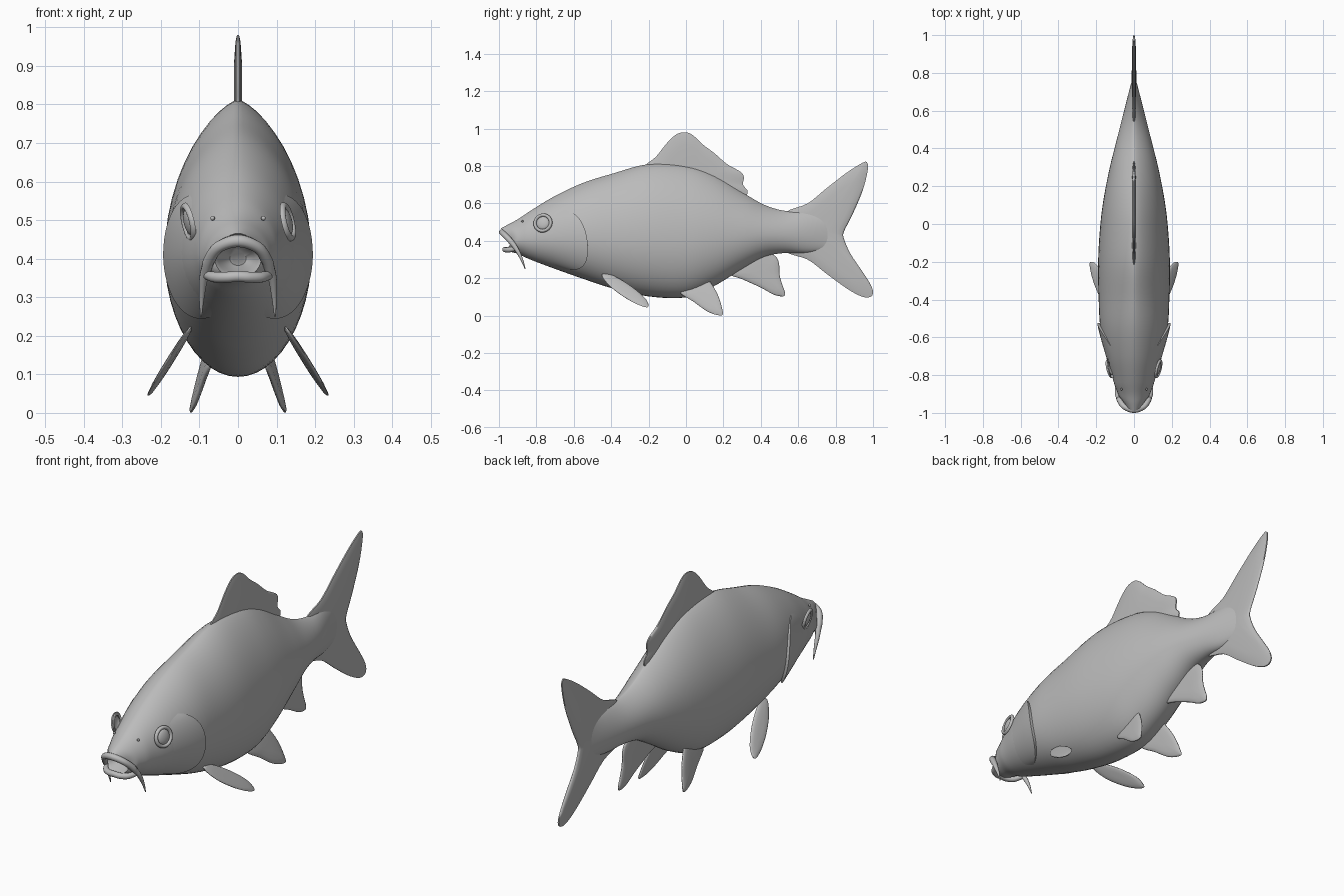
import bpy, bmesh, math
from mathutils import Vector

cube = bpy.data.objects.get("Cube")
if cube:
    bpy.data.objects.remove(cube)

skin = bpy.data.materials.new("grey_skin")
skin.use_nodes = True
skin.diffuse_color = (0.5, 0.5, 0.5, 1)
skin.node_tree.nodes["Principled BSDF"].inputs["Base Color"].default_value = (0.5, 0.5, 0.5, 1)


def finish(name, bm, sharp=50):
    bmesh.ops.recalc_face_normals(bm, faces=bm.faces[:])
    mesh = bpy.data.meshes.new(name)
    bm.to_mesh(mesh)
    bm.free()
    mesh.materials.append(skin)
    obj = bpy.data.objects.new(name, mesh)
    bpy.context.collection.objects.link(obj)
    bpy.ops.object.select_all(action="DESELECT")
    obj.select_set(True)
    bpy.context.view_layer.objects.active = obj
    bpy.ops.object.shade_smooth_by_angle(angle=math.radians(sharp))
    return obj


def blend(p0, p1, p2, p3, t):
    """Catmull-Rom interpolation of equally long tuples."""
    return [b + t / 2 * (c - a + t * (2 * a - 5 * b + 4 * c - d + t * (3 * (b - c) + d - a)))
            for a, b, c, d in zip(p0, p1, p2, p3)]


def spline(points, steps, closed=False):
    n = len(points)
    pick = (lambda i: points[i % n]) if closed else (lambda i: points[max(0, min(n - 1, i))])
    out = [blend(*[pick(i + k) for k in (-1, 0, 1, 2)], s / steps)
           for i in range(n if closed else n - 1) for s in range(steps)]
    return out if closed else out + [list(points[-1])]


def bridge(bm, rings, closed=True):
    for a, b in zip(rings, rings[1:]):
        n = len(a)
        for i in range(n if closed else n - 1):
            j = (i + 1) % n
            bm.faces.new((a[i], a[j], b[j], b[i]))


# Body stations: y, top, bottom, half width
STATIONS = spline([
    (-.99, .466, .35, .06), (-.95, .488, .34, .08), (-.9, .515, .328, .092),
    (-.82, .568, .295, .112), (-.7, .64, .25, .148), (-.55, .71, .197, .178),
    (-.4, .757, .148, .187), (-.2, .81, .103, .19), (0, .8, .098, .178),
    (.15, .75, .158, .158), (.3, .66, .25, .128), (.42, .592, .315, .098),
    (.53, .56, .335, .07), (.65, .555, .335, .04), (.78, .53, .36, .006)], 5)


def section(station, angle):
    """Point on the skin of one body section."""
    y, top, bottom, width = station
    mid = bottom + .43 * (top - bottom)
    c, s = math.cos(angle), math.sin(angle)
    power = 1.15 + .4 * min(1, max(0, y + .8)) if s > 0 else 1
    x = math.copysign(abs(c) ** power, c) * width
    z = mid + s * ((top - mid) if s > 0 else (mid - bottom))
    setback = max(0, -.85 - y) / .14
    y += setback * (.055 * c * c + (.02 * s * s if s < 0 else 0))
    return Vector((x, y, z))


def skin_point(y, angle):
    for a, b in zip(STATIONS, STATIONS[1:]):
        if a[0] <= y <= b[0]:
            t = (y - a[0]) / (b[0] - a[0])
            return section([p + t * (q - p) for p, q in zip(a, b)], angle)


# Body with hollow mouth
SIDES = 48
bm = bmesh.new()
loops = [[section(st, math.tau * i / SIDES) for i in range(SIDES)] for st in STATIONS]
core = Vector((0, 0, .4))
for scale, depth in ((.85, .015), (.7, .06), (.35, .1)):
    loops.insert(0, [Vector((p.x * scale, p.y + depth, core.z + (p.z - core.z) * scale))
                     for p in [section(STATIONS[0], math.tau * i / SIDES) for i in range(SIDES)]])
rings = [[bm.verts.new(p) for p in loop] for loop in loops]
bridge(bm, rings)
bm.faces.new(rings[0])
bm.faces.new(rings[-1])
finish("body", bm)


def fin(name, outline, center, thick, lean=lambda y, z: 0, steps=4):
    """Lens-shaped plate grown from a side outline."""
    pts = spline(outline, steps, True)
    bm = bmesh.new()
    sheets = []
    for side in (1, -1):
        rows = []
        for scale, t in ((1, .25), (.92, .6), (.7, .9), (.3, 1)):
            row = []
            for p in pts:
                y, z = [c + (q - c) * scale for q, c in zip(p, center)]
                row.append(bm.verts.new((lean(y, z) + side * thick * t, y, z)))
            rows.append(row)
        bridge(bm, rows)
        bm.faces.new(rows[-1])
        sheets.append(rows[0])
    bridge(bm, sheets)
    return finish(name, bm, 70)


fin("dorsal_fin", [(-.22, .79), (-.16, .85), (-.1, .925), (-.05, .97), (0, .98), (.04, .962),
                   (.09, .915), (.15, .87), (.22, .81), (.29, .77), (.31, .74), (.305, .7),
                   (.33, .66), (.28, .62), (.05, .7), (-.1, .74)], (.04, .76), .011)
fin("tail_fin", [(.53, .55), (.65, .6), (.75, .68), (.86, .765), (.94, .815), (.967, .82),
                 (.972, .78), (.945, .67), (.89, .54), (.845, .45), (.845, .41), (.88, .33),
                 (.94, .24), (.985, .17), (1, .125), (.985, .1), (.94, .102), (.86, .145),
                 (.75, .225), (.65, .3), (.53, .345), (.5, .45)], (.72, .45), .012)
fin("anal_fin", [(.22, .23), (.3, .195), (.4, .15), (.47, .112), (.52, .103), (.53, .12),
                 (.515, .165), (.5, .22), (.497, .28), (.475, .32), (.4, .36), (.28, .3)],
    (.4, .23), .01)

for label, side in (("left", 1), ("right", -1)):
    # Paired fins
    fin(label + "_pelvic_fin",
        [(-.035, .13), (.04, .075), (.11, .025), (.16, .005), (.195, .003), (.195, .03),
         (.175, .1), (.14, .165), (.1, .21), (.02, .2)], (.09, .11), .009,
        lambda y, z: side * (.092 + .22 * (.1 - z) + .1 * (y - .1)))
    fin(label + "_pectoral_fin",
        [(-.45, .215), (-.42, .225), (-.37, .205), (-.29, .155), (-.22, .095), (-.2, .055),
         (-.215, .045), (-.27, .065), (-.34, .105), (-.41, .16)], (-.32, .135), .009,
        lambda y, z: side * (.128 + .72 * (.2 - z) - .08 * (y + .3)))

    # Gill cover, lifting off the skin towards its rear edge
    bm = bmesh.new()
    rows = []
    for i in range(25):
        v = i / 12 - 1
        angle = math.radians(-14 + 50 * v)
        edge = -.525 - .12 * abs(v) ** 2.5
        row = []
        for j in range(14):
            u = min(j, 12) / 12
            p = skin_point(-.76 + u * (edge + .76), angle)
            lift = -.006 if j == 13 else (.014 * u ** 1.5 * (1 - v ** 4) - .002 * (1 - u))
            p += Vector((math.cos(angle), 0, math.sin(angle))) * lift
            row.append(bm.verts.new((side * p.x, p.y, p.z)))
        rows.append(row)
    bridge(bm, rows, False)
    finish(label + "_gill_cover", bm, 40)

    # Eye with raised lid ring
    for part, radius, bulge, bore in (("eye", .036, .014, 0), ("eyelid", .052, .012, .034)):
        bm = bmesh.new()
        profile = [(bore + (radius - bore) * (1 - math.cos(a)) / 2, bulge * math.sin(a))
                   for a in [math.pi * k / 10 for k in range(11)]]
        if not bore:
            profile = [(radius * math.sin(a), bulge * math.cos(a))
                       for a in [math.pi * (.02 + k / 20) for k in range(11)]]
        rows = [[bm.verts.new((h, r * math.cos(math.tau * i / 32), r * math.sin(math.tau * i / 32)))
                 for i in range(32)] for r, h in profile]
        bridge(bm, rows)
        if not bore:
            bm.faces.new(rows[0])
        obj = finish(label + "_" + part, bm)
        obj.location = (side * .125, -.765, .495)
        obj.rotation_euler = (0, -.22 * side, -.24 * side)
        if side < 0:
            obj.rotation_euler = (0, .22, math.pi + .24)

    # Nostril
    bm = bmesh.new()
    bmesh.ops.create_uvsphere(bm, u_segments=12, v_segments=8, radius=.006)
    finish(label + "_nostril", bm).location = (side * .066, -.875, .505)


def tube(name, path, steps=8):
    """Round tube through (x, y, z, radius) points."""
    pts = spline(path, steps)
    bm = bmesh.new()
    rows = []
    for i, p in enumerate(pts):
        a, b = pts[max(0, i - 1)], pts[min(len(pts) - 1, i + 1)]
        turn = (Vector(b[:3]) - Vector(a[:3])).to_track_quat("Z", "Y")
        rows.append([bm.verts.new(Vector(p[:3]) + turn @ Vector(
            (p[3] * math.cos(math.tau * k / 12), p[3] * math.sin(math.tau * k / 12), 0)))
            for k in range(12)])
    bridge(bm, rows)
    bm.faces.new(rows[0])
    bm.faces.new(rows[-1])
    finish(name, bm)


# Lips and barbels
def mirrored(half):
    return half + [(-x, y, z, r) for x, y, z, r in half[-2::-1]]


tube("upper_lip", mirrored([(.085, -.91, .36, .012), (.075, -.935, .395, .015),
                            (.05, -.968, .43, .015), (0, -.984, .446, .016)]))
tube("lower_lip", mirrored([(.082, -.91, .358, .011), (.06, -.945, .352, .014),
                            (.03, -.964, .352, .014), (0, -.968, .354, .014)]))
for label, side in (("left", 1), ("right", -1)):
    tube(label + "_barbel", [(side * .08, -.925, .385, .013), (side * .09, -.9, .345, .011),
                             (side * .094, -.878, .3, .007), (side * .096, -.86, .25, .002)])
